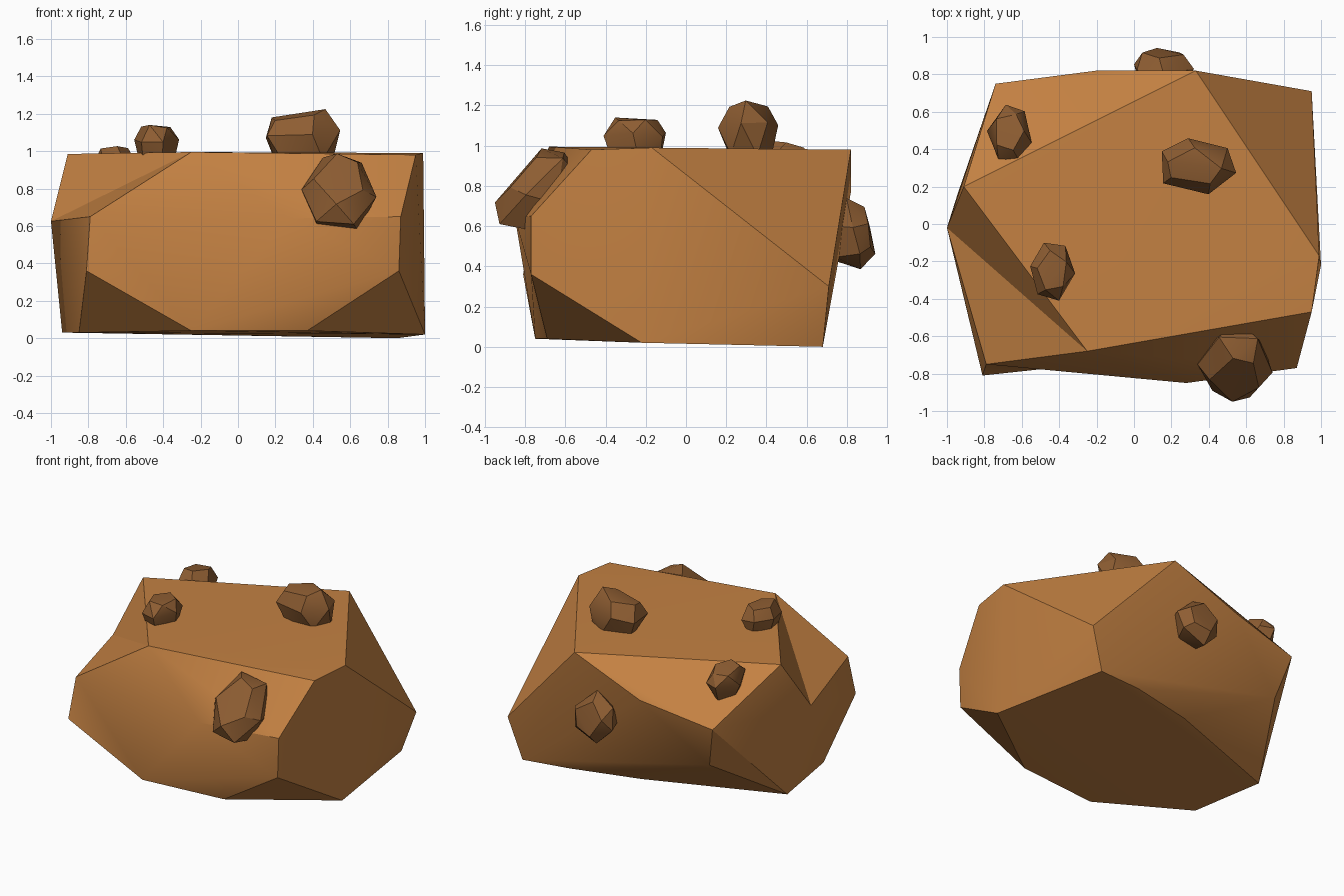
import bpy, bmesh, math, random
from mathutils import Vector

if "Cube" in bpy.data.objects:
    bpy.data.objects.remove(bpy.data.objects["Cube"])


def material(name, rgb):
    m = bpy.data.materials.new(name)
    m.diffuse_color = (*rgb, 1)
    m.use_nodes = True
    m.node_tree.nodes["Principled BSDF"].inputs["Base Color"].default_value = m.diffuse_color
    return m


ROCK = material("ochre_rock", (0.55, 0.22, 0.055))
PEBBLE = material("dark_brown_stone", (0.27, 0.11, 0.032))


def hull(name, pts, mat, folds=(), angle=30):
    """Chiselled stone: convex hull of a few corners; folds turn an edge inward."""
    bm = bmesh.new()
    for p in pts:
        bm.verts.new(p)
    bmesh.ops.convex_hull(bm, input=bm.verts[:])
    loose = [v for v in bm.verts if not v.link_faces]
    bmesh.ops.delete(bm, geom=loose, context='VERTS')
    for a, b in folds:
        for e in bm.edges[:]:
            ends = [v.co for v in e.verts]
            if all(min((c - Vector(q)).length for c in ends) < 1e-4 for q in (a, b)):
                bmesh.utils.edge_rotate(e, True)
                break
    bmesh.ops.recalc_face_normals(bm, faces=bm.faces[:])
    me = bpy.data.meshes.new(name)
    bm.to_mesh(me)
    bm.free()
    me.materials.append(mat)
    ob = bpy.data.objects.new(name, me)
    bpy.context.collection.objects.link(ob)
    bpy.ops.object.select_all(action='DESELECT')
    ob.select_set(True)
    bpy.context.view_layer.objects.active = ob
    bpy.ops.object.shade_smooth_by_angle(angle=math.radians(angle))


def stone(name, centre, normal, half, seed):
    """Faceted stone: three uneven rings stacked along the normal, fitted to its half sizes."""
    rnd = random.Random(seed)
    n = Vector(normal).normalized()
    u = Vector((1, 0, 0))
    u = (u - n * u.dot(n)).normalized()
    v = n.cross(u)
    local = []
    for height, radius, sides in ((-1, .75, 5), (.2, 1, 6), (.95, .68, 5)):
        turn = rnd.uniform(0, math.tau)
        for i in range(sides):
            a = turn + math.tau * (i + rnd.uniform(-.2, .2)) / sides
            local.append([radius * math.cos(a), radius * math.sin(a),
                          height + rnd.uniform(-.1, .1)])
    for k in range(3):
        lo, hi = min(p[k] for p in local), max(p[k] for p in local)
        for p in local:
            p[k] = ((p[k] - lo) / (hi - lo) * 2 - 1) * half[k]
    hull(name, [Vector(centre) + u * p[0] + v * p[1] + n * p[2] for p in local], PEBBLE)


# main boulder: top rim, shoulders, base
top_left = (-.91, .2, .985)
shoulder_left = (-.79, -.75, .65)
corner_left = (-.81, -.81, .36)
brow = (.28, -.85, .64)
boulder = [
    top_left, (-.25, -.68, .995), (.95, -.47, .98), (.99, -.17, .99), (.33, .82, .98),
    shoulder_left, corner_left, brow, (.87, -.77, .65), (.86, -.77, .36),
    (-1, -.02, .625), (-.74, .75, .67), (-.2, .82, .77), (-.66, .67, .36), (.95, .71, .30),
    (-.85, -.38, .03), (-.94, .17, .03), (0, .52, .025), (.5, .64, .015), (.85, .68, 0),
    (1, -.22, .02), (.37, -.69, .04), (-.25, -.75, .04)]
hull("boulder", boulder, ROCK,
     folds=[(top_left, shoulder_left), (corner_left, brow)])

# small stones half sunk in the boulder
stone("front_stone", (.54, -.74, .765), (0, -.75, .66), (.20, .24, .13), 3)
stone("tall_top_stone", (.35, .31, 1.07), (-.12, -.05, 1), (.20, .15, .14), 5)
stone("flat_top_stone", (-.435, -.255, 1.03), (0, 0, 1), (.12, .155, .11), 8)
stone("left_stone", (-.665, .485, .91), (-.1, .15, 1), (.12, .15, .10), 11)
stone("back_stone", (.16, .82, .56), (0, 1, .2), (.16, .18, .10), 14)
